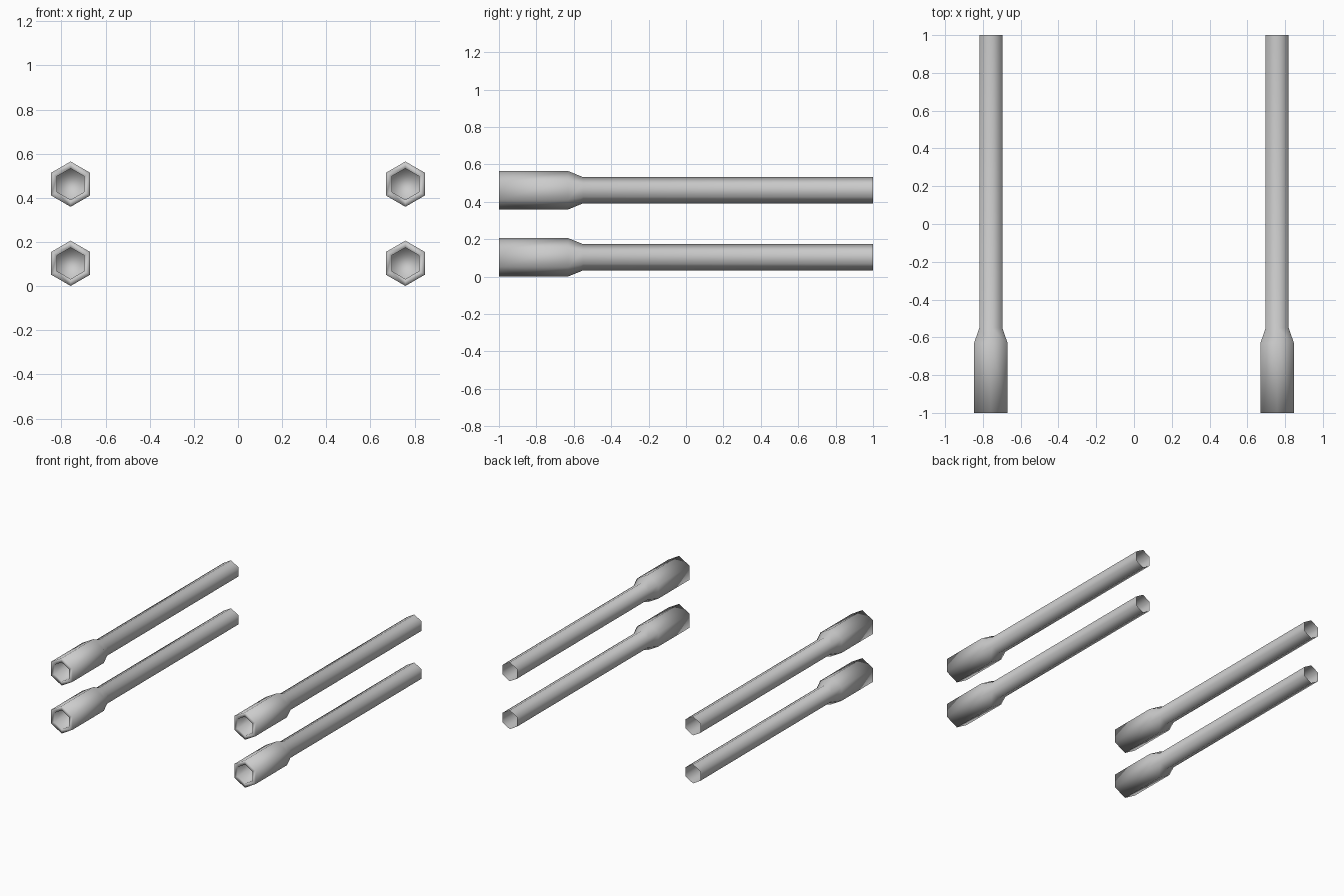
import bpy, bmesh
from math import sin, cos, pi

if "Cube" in bpy.data.objects:
    bpy.data.objects.remove(bpy.data.objects["Cube"])

# (y, radius) along one barrel: rear opening, flared muzzle, then recessed bore
PROFILE = [(1.0, 0.07), (-0.55, 0.07), (-0.63, 0.1025),
           (-1.0, 0.1025), (-1.0, 0.071), (-0.86, 0.071)]
SIDES = 6


def barrel(name, x, z):
    bm = bmesh.new()
    rings = [[bm.verts.new((r * sin(2 * pi * i / SIDES), y, r * cos(2 * pi * i / SIDES)))
              for i in range(SIDES)] for y, r in PROFILE]
    for a, b in zip(rings, rings[1:]):
        for i in range(SIDES):
            j = (i + 1) % SIDES
            bm.faces.new((a[i], a[j], b[j], b[i]))
    # floor of the bore; the rear end stays open
    bm.faces.new(rings[-1])
    bmesh.ops.recalc_face_normals(bm, faces=bm.faces)
    bm.normal_update()
    # outer skin must face outwards
    side = next(f for f in bm.faces if all(v in rings[0] + rings[1] for v in f.verts))
    c = side.calc_center_median()
    if side.normal.x * c.x + side.normal.z * c.z < 0:
        bmesh.ops.reverse_faces(bm, faces=bm.faces)
    for f in bm.faces:
        f.smooth = True
    mesh = bpy.data.meshes.new(name)
    bm.to_mesh(mesh)
    bm.free()
    ob = bpy.data.objects.new(name, mesh)
    ob.location = (x, 0, z)
    bpy.context.collection.objects.link(ob)


# two stacked barrels on each side
for side, x in (("left", -0.758), ("right", 0.758)):
    for level, z in (("lower", 0.1035), ("upper", 0.462)):
        barrel(f"{side}_{level}_barrel", x, z)
